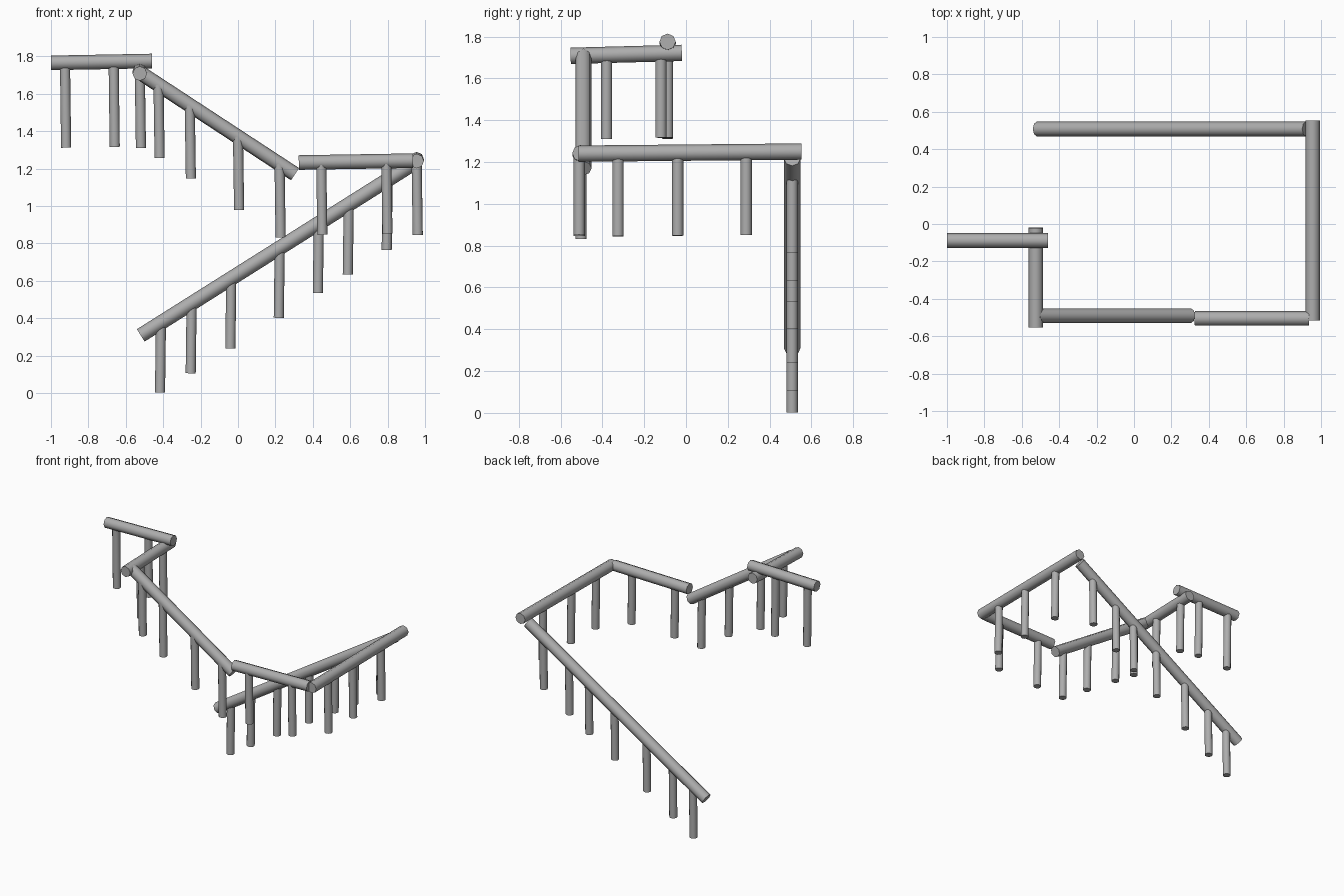
import bpy
import math
from mathutils import Vector

cube = bpy.data.objects.get("Cube")
if cube:
    bpy.data.objects.remove(cube, do_unlink=True)

metal = bpy.data.materials.new("grey_metal")
metal.use_nodes = True
GREY = (0.42, 0.42, 0.42, 1)
metal.diffuse_color = GREY
metal.node_tree.nodes["Principled BSDF"].inputs["Base Color"].default_value = GREY

RAIL_R, POST_R = 0.039, 0.027


def tube(name, start, end, radius, sides):
    """Smooth low-sided cylinder running between two points."""
    a, b = Vector(start), Vector(end)
    axis = b - a
    bpy.ops.mesh.primitive_cylinder_add(vertices=sides, radius=radius,
                                        depth=axis.length, location=(a + b) / 2)
    obj = bpy.context.object
    obj.name = name
    obj.rotation_euler = axis.to_track_quat("Z", "Y").to_euler()
    obj.data.materials.append(metal)
    bpy.ops.object.shade_smooth_by_angle(angle=math.radians(60))
    return obj


def railing(name, start, end, post_spots, drop, lean=0.006, post_shift=0.0):
    """Handrail with posts hung beneath it; spots are along its main axis."""
    a, b = Vector(start), Vector(end)
    tube(name + "_handrail", a, b, RAIL_R, 8)
    along = 0 if abs(b.x - a.x) > abs(b.y - a.y) else 1
    for i, spot in enumerate(post_spots):
        top = a.lerp(b, (spot - a[along]) / (b[along] - a[along]))
        top.y += post_shift
        foot = top + Vector((lean, 0, -drop))
        tube(f"{name}_post_{i + 1}", foot, top, POST_R, 12)


# Upper landing
railing("upper_landing", (-1, -0.088, 1.765), (-0.46, -0.088, 1.775),
        (-0.925, -0.665), 0.455)
railing("upper_return", (-0.525, -0.02, 1.722), (-0.525, -0.552, 1.708),
        (-0.12, -0.38), 0.403)

# Upper flight
railing("upper_flight", (-0.52, -0.49, 1.71), (0.305, -0.49, 1.17),
        (-0.425, -0.258, 0.0, 0.222), 0.392, post_shift=-0.012)

# Middle landing
railing("middle_landing", (0.325, -0.505, 1.232), (0.935, -0.505, 1.242),
        (0.445, 0.793), 0.388, post_shift=-0.006)
railing("middle_return", (0.955, -0.515, 1.24), (0.955, 0.553, 1.25),
        (-0.325, -0.04, 0.288), 0.397)

# Lower flight
railing("lower_flight", (0.92, 0.508, 1.215), (-0.52, 0.508, 0.308),
        (-0.412, -0.248, -0.036, 0.223, 0.432, 0.592, 0.8), 0.374, lean=-0.005)
